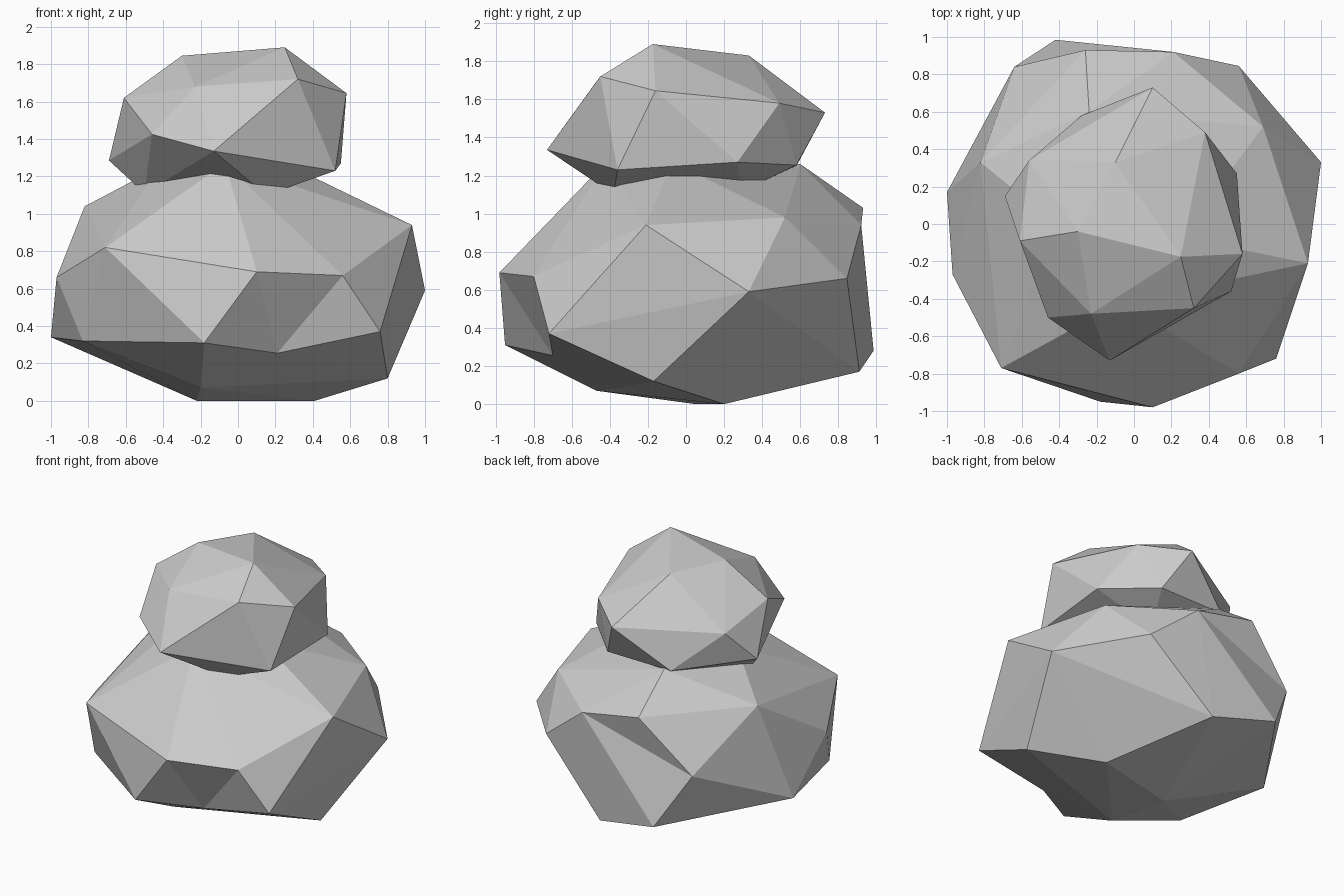
import bpy, bmesh

if "Cube" in bpy.data.objects:
    bpy.data.objects.remove(bpy.data.objects["Cube"])

stone = bpy.data.materials.new("stone_grey")
stone.diffuse_color = (0.6, 0.6, 0.6, 1)
stone.use_nodes = True
stone.node_tree.nodes["Principled BSDF"].inputs["Base Color"].default_value = stone.diffuse_color


def hull(points):
    """Convex faceted boulder; returns the bmesh and its corner list."""
    bm = bmesh.new()
    verts = [bm.verts.new(p) for p in points]
    bmesh.ops.convex_hull(bm, input=verts)
    return bm, verts


def notch(bm, point, rings):
    """Replace the faces lying inside any ring by a fan to a sunken point."""
    gone = [f for f in bm.faces if any(set(f.verts) <= r for r in rings)]
    inner = set(gone)
    rim = [tuple(l.edge.verts) if l.vert == l.edge.verts[0] else tuple(reversed(l.edge.verts))
           for f in gone for l in f.loops
           if sum(g in inner for g in l.edge.link_faces) == 1]
    bmesh.ops.delete(bm, geom=gone, context='FACES_ONLY')
    centre = bm.verts.new(point)
    for a, b in rim:
        bm.faces.new((a, b, centre))


def finish(bm, name):
    loose = [e for e in bm.edges if not e.link_faces]
    bmesh.ops.delete(bm, geom=loose, context='EDGES')
    loose = [v for v in bm.verts if not v.link_faces]
    bmesh.ops.delete(bm, geom=loose, context='VERTS')
    bmesh.ops.recalc_face_normals(bm, faces=bm.faces[:])
    mesh = bpy.data.meshes.new(name)
    bm.to_mesh(mesh)
    bm.free()
    mesh.materials.append(stone)
    bpy.context.collection.objects.link(bpy.data.objects.new(name, mesh))


# Large lower boulder
bm, v = hull([
    # front notch rim
    (0.10, -0.98, 0.69), (0.56, -0.80, 0.67), (-0.18, -0.95, 0.31),
    (0.76, -0.72, 0.37), (-0.20, -0.47, 0.07), (0.80, -0.17, 0.12),
    # rear crease
    (-0.26, 0.93, 1.03), (-0.42, 0.985, 0.28),
    # sides
    (-0.71, -0.77, 0.82), (0.93, -0.21, 0.94), (1.0, 0.33, 0.59),
    (-0.97, -0.27, 0.66), (-1.0, 0.17, 0.34), (-0.83, -0.50, 0.32),
    (0.56, 0.845, 0.66), (0.21, 0.92, 0.94), (0.69, 0.52, 0.98),
    (0.07, 0.91, 0.17), (-0.64, 0.84, 0.66), (-0.82, 0.33, 1.04),
    # base
    (0.41, 0.20, 0), (-0.22, 0.05, 0),
    # top
    (-0.24, 0.60, 1.26), (-0.07, -0.42, 1.27), (-0.42, 0.0, 1.25), (0.25, -0.07, 1.27),
])
# sunken front corner and inward rear crease
notch(bm, (0.21, -0.70, 0.255), [{v[0], v[1], v[2], v[3]}, {v[2], v[3], v[4], v[5]}])
ridge = bm.edges.get((v[6], v[7]))
if ridge:
    bmesh.utils.edge_rotate(ridge)
finish(bm, "lower_boulder")

# Small upper boulder
bm, v = hull([
    # front and right
    (-0.13, -0.73, 1.335), (-0.46, -0.50, 1.425), (-0.23, -0.48, 1.68),
    (0.32, -0.45, 1.72), (0.58, -0.16, 1.645), (0.52, -0.36, 1.23), (0.55, 0.27, 1.27),
    # crown
    (0.25, -0.175, 1.89), (-0.30, -0.04, 1.845), (-0.10, 0.33, 1.83),
    # back and left
    (0.10, 0.73, 1.53), (0.38, 0.49, 1.58), (0.24, 0.58, 1.255), (-0.28, 0.58, 1.25),
    (-0.56, 0.34, 1.51), (-0.69, 0.15, 1.285), (-0.61, -0.09, 1.62),
    # underside
    (0.15, -0.38, 1.10), (-0.50, -0.05, 1.11), (0.10, 0.30, 1.12),
])
finish(bm, "upper_boulder")
